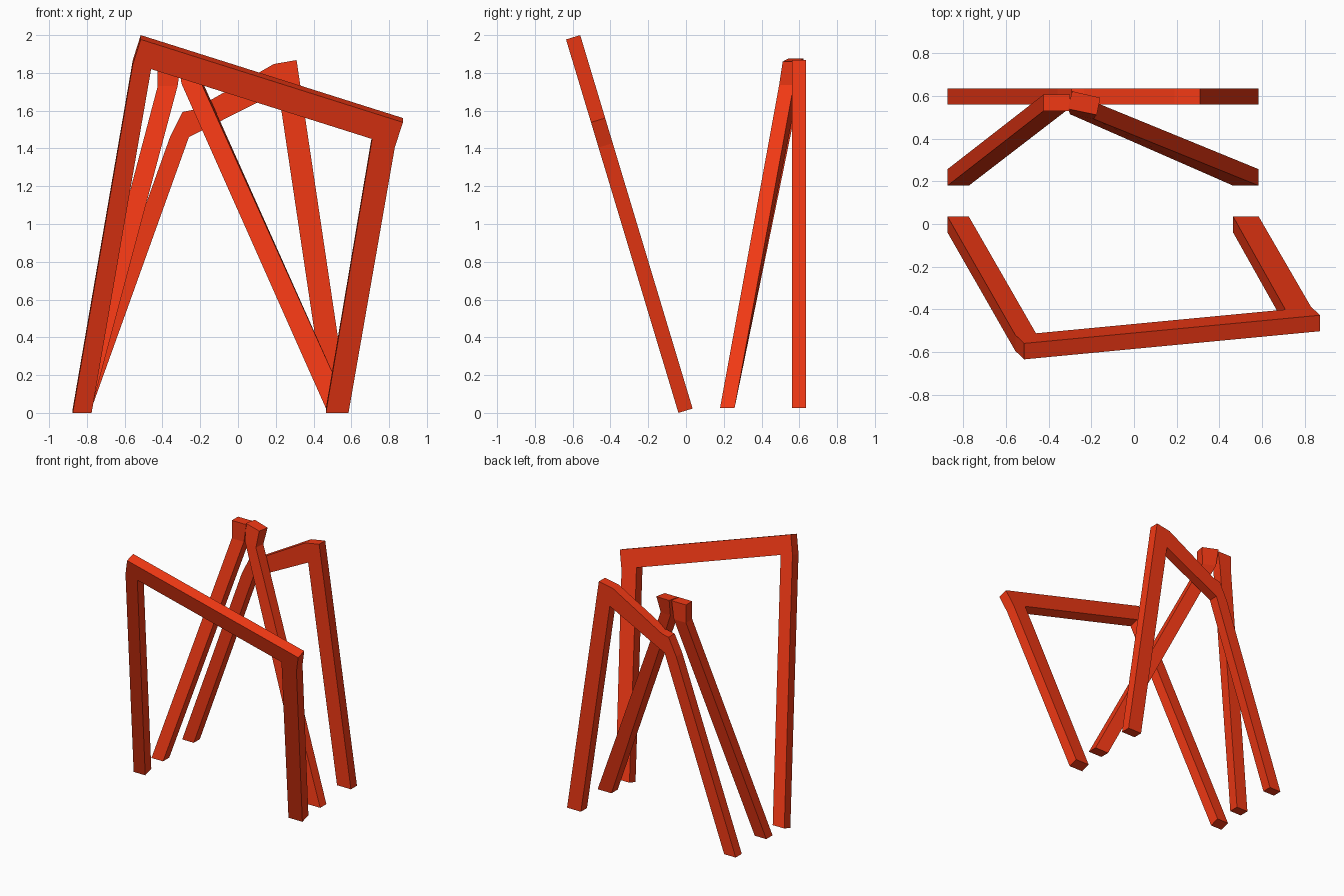
import bpy, bmesh
from mathutils import Vector

if "Cube" in bpy.data.objects:
    bpy.data.objects.remove(bpy.data.objects["Cube"])

red = bpy.data.materials.new("red_paint")
red.diffuse_color = (0.88, 0.04, 0.007, 1)
red.use_nodes = True
red.node_tree.nodes["Principled BSDF"].inputs["Base Color"].default_value = red.diffuse_color


def finish(name, bm):
    bmesh.ops.recalc_face_normals(bm, faces=bm.faces)
    mesh = bpy.data.meshes.new(name)
    bm.to_mesh(mesh)
    bm.free()
    mesh.materials.append(red)
    bpy.context.collection.objects.link(bpy.data.objects.new(name, mesh))


def flat_frame(name, outline, y0, lean, depth):
    """Extrude an (x, z) outline lying in a plane that leans in y with height."""
    bm = bmesh.new()
    face = bm.faces.new([bm.verts.new((x, y0 + lean * z, z)) for x, z in outline])
    ext = bmesh.ops.extrude_face_region(bm, geom=[face], use_keep_orig=True)
    moved = [g for g in ext["geom"] if isinstance(g, bmesh.types.BMVert)]
    bmesh.ops.translate(bm, verts=moved, vec=Vector(depth))
    finish(name, bm)


def bent_bar(name, sections):
    """Loft a bar through four-cornered sections."""
    bm = bmesh.new()
    rings = [[bm.verts.new(p) for p in s] for s in sections]
    bm.faces.new(rings[0])
    bm.faces.new(rings[-1])
    for a, b in zip(rings, rings[1:]):
        for i in range(4):
            j = (i + 1) % 4
            bm.faces.new((a[i], a[j], b[j], b[i]))
    finish(name, bm)


def section(x0, x1, y0, y1, z):
    return [(x0, y0, z), (x1, y0, z), (x1, y1, z), (x0, y1, z)]


# Front frame, leaning forward
flat_frame("front_frame",
           [(-0.875, 0), (-0.557, 1.845), (-0.515, 1.977), (0.873, 1.538),
            (0.83, 1.405), (0.585, 0), (0.465, 0), (0.71, 1.45),
            (-0.46, 1.82), (-0.775, 0)],
           -0.04, -0.301, (0, 0.075, 0.023))

# Back frame, upright
flat_frame("back_frame",
           [(-0.875, 0.025), (-0.36, 1.46), (-0.294, 1.593), (-0.235, 1.605),
            (0.19, 1.847), (0.31, 1.868), (0.585, 0.025), (0.465, 0.025),
            (0.215, 1.70), (-0.26, 1.46), (-0.775, 0.025)],
           0.56, 0, (0, 0.075, 0))

# Middle pair of legs, leaning back and meeting at the top
bent_bar("middle_left_leg", [
    section(-0.875, -0.775, 0.18, 0.257, 0.025),
    section(-0.425, -0.32, 0.53, 0.607, 1.73),
    section(-0.425, -0.30, 0.53, 0.607, 1.87)])
bent_bar("middle_right_leg", [
    section(0.465, 0.585, 0.18, 0.257, 0.025),
    [(-0.30, 0.515, 1.745), (-0.19, 0.493, 1.735),
     (-0.18, 0.57, 1.735), (-0.285, 0.60, 1.745)],
    [(-0.31, 0.54, 1.875), (-0.175, 0.512, 1.86),
     (-0.158, 0.592, 1.86), (-0.29, 0.623, 1.875)]])
